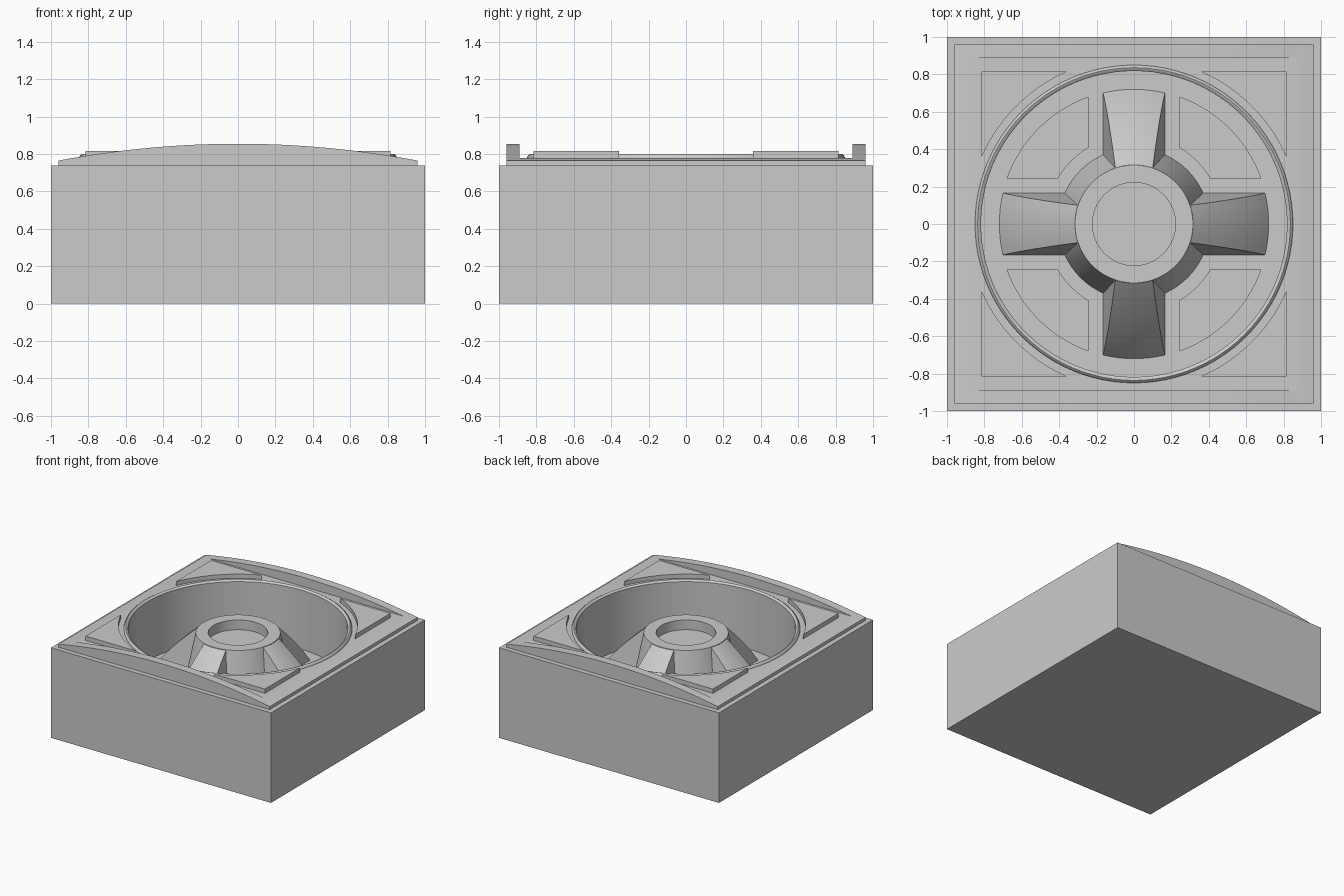
import bpy, bmesh
from math import sin, cos, pi, asin, acos, sqrt, radians
from mathutils import Matrix

old = bpy.data.objects.get("Cube")
if old:
    bpy.data.objects.remove(old, do_unlink=True)

mat = bpy.data.materials.new("plain grey")
mat.use_nodes = True
GREY = (0.6, 0.6, 0.6, 1)
mat.diffuse_color = GREY
mat.node_tree.nodes["Principled BSDF"].inputs["Base Color"].default_value = GREY

FLOOR, HUB_TOP, DECK = 0.30, 0.75, 0.78
BORE = 0.82


def finish(name, bm, angle=30):
    bmesh.ops.recalc_face_normals(bm, faces=bm.faces)
    me = bpy.data.meshes.new(name)
    bm.to_mesh(me)
    bm.free()
    me.materials.append(mat)
    ob = bpy.data.objects.new(name, me)
    bpy.context.collection.objects.link(ob)
    smooth(ob, angle)
    return ob


def smooth(ob, angle=30):
    bpy.ops.object.select_all(action='DESELECT')
    ob.select_set(True)
    bpy.context.view_layer.objects.active = ob
    bpy.ops.object.shade_smooth_by_angle(angle=radians(angle))


def prism(name, pts, vec, turn=0):
    """Extrude a closed outline of 3D points along vec, then turn it about z."""
    bm = bmesh.new()
    face = bm.faces.new([bm.verts.new(p) for p in pts])
    new = bmesh.ops.extrude_face_region(bm, geom=[face])["geom"]
    bmesh.ops.translate(bm, verts=[v for v in new if isinstance(v, bmesh.types.BMVert)], vec=vec)
    bm.transform(Matrix.Rotation(turn, 4, 'Z'))
    return finish(name, bm)


def lathe(name, profile, closed=False, steps=96):
    """Spin a profile of (radius, height) points about z."""
    bm = bmesh.new()
    verts = [bm.verts.new((r, 0, z)) for r, z in profile]
    edges = [bm.edges.new(p) for p in zip(verts, verts[1:])]
    if closed:
        edges.append(bm.edges.new((verts[-1], verts[0])))
    bmesh.ops.spin(bm, geom=verts + edges, cent=(0, 0, 0), axis=(0, 0, 1),
                   angle=2 * pi, steps=steps)
    bmesh.ops.remove_doubles(bm, verts=bm.verts, dist=1e-5)
    return finish(name, bm)


def arc(r, a0, a1, z, n=20):
    return [(r * cos(a0 + (a1 - a0) * i / n), r * sin(a0 + (a1 - a0) * i / n), z)
            for i in range(n + 1)]


def crown(x):
    return 0.855 - 0.09 * (x / 0.96) ** 2


# Square block and the deck on it, both bored by a round cutter
block = prism("block", [(-1, -1, 0), (1, -1, 0), (1, 1, 0), (-1, 1, 0)], (0, 0, 0.74))
xs = [0.96 - 1.92 * i / 48 for i in range(49)]
deck = prism("deck", [(-0.96, -0.96, 0.735), (0.96, -0.96, 0.735)]
             + [(x, -0.96, min(crown(x), DECK)) for x in xs], (0, 1.92, 0))
cutter = lathe("bore_cutter", [(0, FLOOR), (BORE, FLOOR), (BORE, 1), (0, 1)])
for ob in (block, deck):
    bpy.context.view_layer.objects.active = ob
    mod = ob.modifiers.new("bore", 'BOOLEAN')
    mod.operation, mod.solver, mod.object = 'DIFFERENCE', 'EXACT', cutter
    bpy.ops.object.modifier_apply(modifier=mod.name)
    smooth(ob)
bpy.data.objects.remove(cutter, do_unlink=True)

# Arched rails along the front and back
for name, y in (("front_rail", -0.96), ("back_rail", 0.89)):
    prism(name, [(-0.96, y, 0.74), (0.96, y, 0.74)] + [(x, y, crown(x)) for x in xs],
          (0, 0.07, 0))

# Rounded rim around the bore
lathe("rim", [(BORE - 0.002, 0.73), (0.85, 0.73), (0.85, 0.783), (0.845, 0.793),
              (0.836, 0.799), (0.827, 0.796), (BORE - 0.002, 0.787)], closed=True)

# Tapered hub with a round recess
lathe("hub", [(0.405, FLOOR), (0.315, HUB_TOP), (0.222, HUB_TOP),
              (0.222, HUB_TOP - 0.08), (0, HUB_TOP - 0.08)])


def arm(name, turn, rows=14, cols=8):
    """Spoke with a curved back that widens as it drops to the floor."""
    bm = bmesh.new()
    top = HUB_TOP - 0.004
    grid = []
    for i in range(-1, rows + 1):
        t = max(i, 0) / rows
        rad = 0.25 if i < 0 else 0.315 + 0.405 * (1.25 * t - 0.25 * t * t)
        w = 0.10 + 0.065 * t
        row = []
        for j in range(cols + 1):
            x = w * (2 * j / cols - 1)
            row.append(bm.verts.new((x, sqrt(rad * rad - x * x), top + (FLOOR - top) * t)))
        grid.append(row)
    for a, b in zip(grid, grid[1:]):
        for j in range(cols):
            bm.faces.new((a[j], a[j + 1], b[j + 1], b[j]))
    foot = [bm.verts.new((s * 0.165, 0.23, FLOOR)) for s in (-1, 1)]
    bm.faces.new([r[0] for r in grid] + [foot[0]])
    bm.faces.new([r[-1] for r in grid] + [foot[1]])
    bm.faces.new(grid[0] + foot[::-1])
    bm.faces.new(grid[-1] + foot[::-1])
    bm.transform(Matrix.Rotation(turn, 4, 'Z'))
    finish(name, bm)


# Four arms, floor panels and corner plates
a_out, a_in, a_plate = asin(0.243 / 0.723), asin(0.243 / 0.475), acos(0.815 / 0.89)
panel = (arc(0.723, a_out, pi / 2 - a_out, FLOOR - 0.01)
         + arc(0.475, pi / 2 - a_in, a_in, FLOOR - 0.01))
plate = [(0.815, 0.815, 0.77)] + arc(0.89, pi / 2 - a_plate, a_plate, 0.77)
for k, side in enumerate(("back", "right", "front", "left")):
    arm(side + "_arm", k * pi / 2)
for k, corner in enumerate(("back_left", "back_right", "front_right", "front_left")):
    prism(corner + "_floor_panel", panel, (0, 0, 0.03), k * pi / 2)
    prism(corner + "_corner_plate", plate, (0, 0, 0.045), k * pi / 2)
